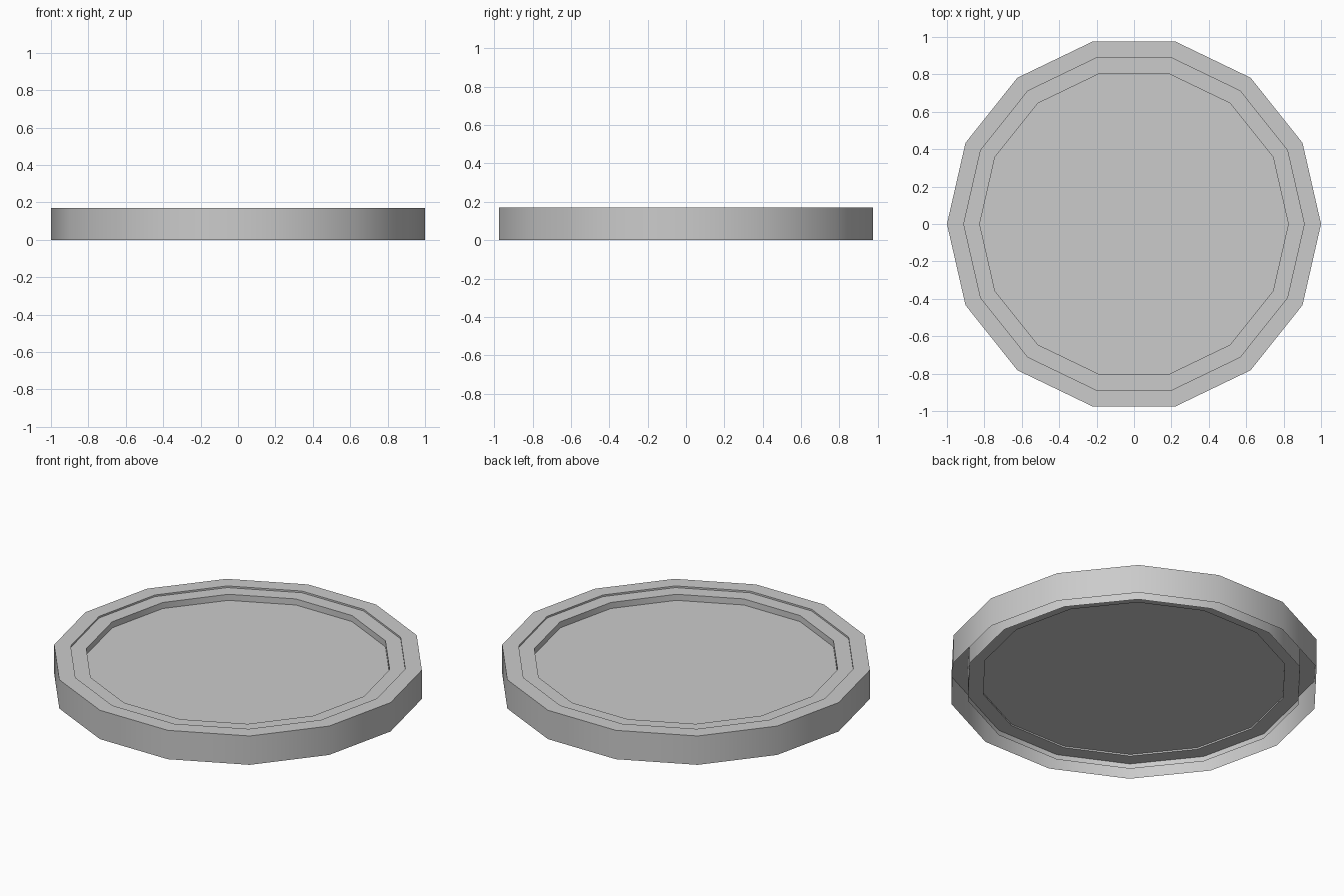
import bpy, bmesh, math

if "Cube" in bpy.data.objects:
    bpy.data.objects.remove(bpy.data.objects["Cube"])

SIDES = 14
R_OUT, R_MID, R_IN = 1.0, 0.91, 0.825
HEIGHT = 0.171


def lathe(name, profile, cap_first=False, cap_last=False):
    """Sweep (radius, z) points round the z axis in SIDES steps."""
    bm = bmesh.new()
    rings = []
    for r, z in profile:
        rings.append([bm.verts.new((r * math.cos(2 * math.pi * i / SIDES),
                                    r * math.sin(2 * math.pi * i / SIDES), z))
                      for i in range(SIDES)])
    for a, b in zip(rings, rings[1:]):
        for i in range(SIDES):
            j = (i + 1) % SIDES
            bm.faces.new((a[i], b[i], b[j], a[j]))
    if cap_first:
        bm.faces.new(rings[0])
    if cap_last:
        bm.faces.new(rings[-1][::-1])
    mesh = bpy.data.meshes.new(name)
    bm.to_mesh(mesh)
    bm.free()
    obj = bpy.data.objects.new(name, mesh)
    bpy.context.collection.objects.link(obj)
    bpy.ops.object.select_all(action='DESELECT')
    obj.select_set(True)
    bpy.context.view_layer.objects.active = obj
    bpy.ops.object.shade_smooth_by_angle(angle=math.radians(35))
    return obj


# Outer rim: inner skirt, flat top and outer wall, open underneath
lathe("rim", [(R_MID, 0.01), (R_MID, HEIGHT), (R_OUT, HEIGHT), (R_OUT, 0.0)])

# Inset plate, top side: recessed floor, short wall and ledge
lathe("plate_top", [(R_IN, 0.125), (R_IN, 0.161), (R_MID, 0.161)], cap_first=True)

# Inset plate, underside: ledge and shallow recess
lathe("plate_underside", [(R_MID, 0.04), (R_IN, 0.04), (R_IN, 0.049)], cap_last=True)
